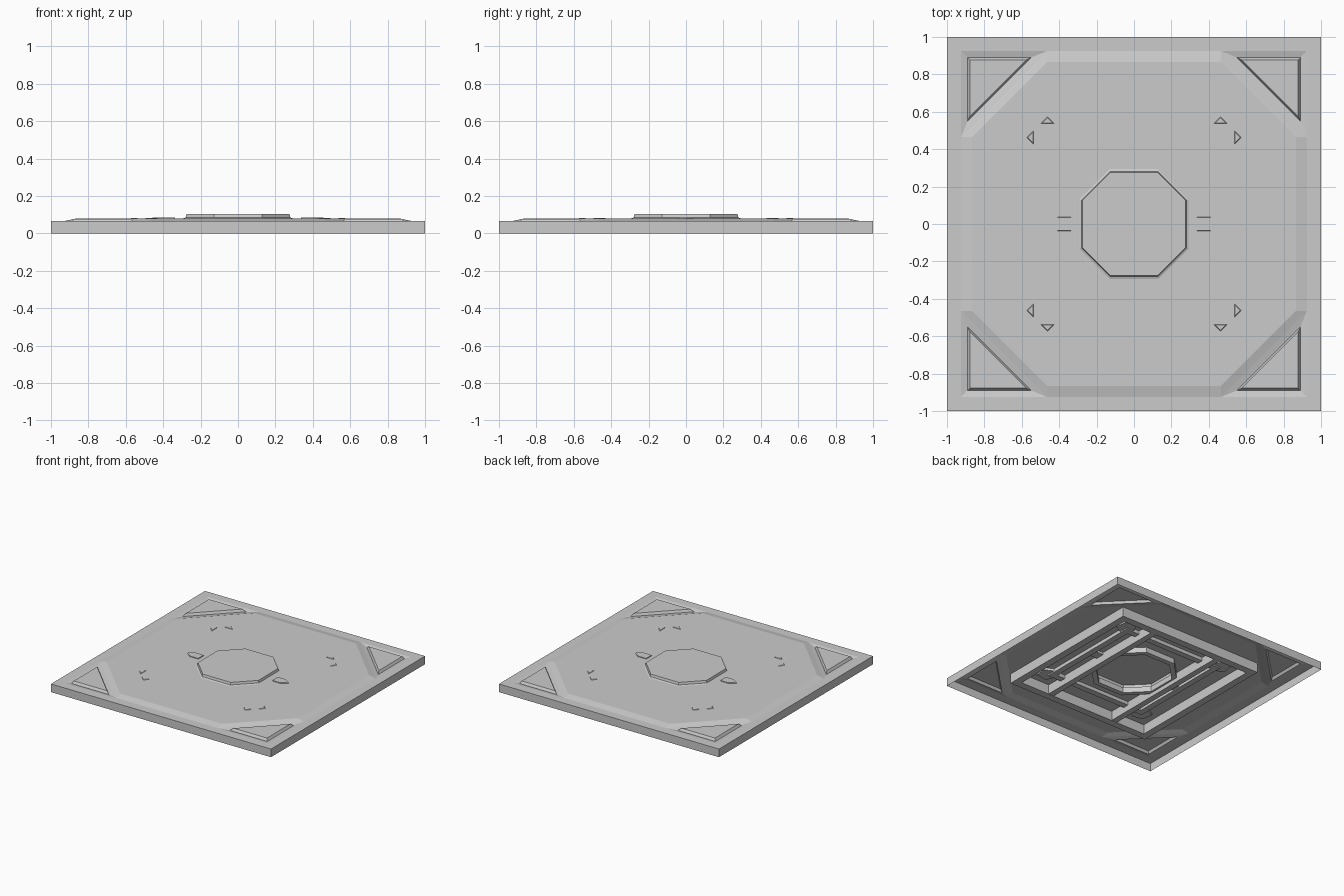
import bpy, bmesh
from math import cos, sin, pi

if "Cube" in bpy.data.objects:
    bpy.data.objects.remove(bpy.data.objects["Cube"])

QUADS = [(1, 1), (-1, 1), (-1, -1), (1, -1)]


def finish(name, bm):
    bmesh.ops.remove_doubles(bm, verts=bm.verts, dist=1e-4)
    bmesh.ops.recalc_face_normals(bm, faces=bm.faces)
    me = bpy.data.meshes.new(name)
    bm.to_mesh(me)
    bm.free()
    ob = bpy.data.objects.new(name, me)
    bpy.context.collection.objects.link(ob)
    return ob


def octagon(a, b, z):
    """Loop with flats at +-a and corners at +-b."""
    return [(a, -b, z), (a, b, z), (b, a, z), (-b, a, z),
            (-a, b, z), (-a, -b, z), (-b, -a, z), (b, -a, z)]


def square(a, z):
    return [(a * x, a * y, z) for x, y in QUADS]


def face(bm, pts):
    return bm.faces.new([bm.verts.new(p) for p in pts])


def loft(bm, loops, cap=False):
    for lo, hi in zip(loops, loops[1:]):
        n = len(lo)
        for i in range(n):
            j = (i + 1) % n
            face(bm, [lo[i], lo[j], hi[j], hi[i]])
    if cap:
        face(bm, loops[-1])


def prism(name, pts, z0, z1, shrink=1.0):
    bm = bmesh.new()
    cx = sum(p[0] for p in pts) / len(pts)
    cy = sum(p[1] for p in pts) / len(pts)
    low = [(x, y, z0) for x, y in pts]
    top = [(cx + (x - cx) * shrink, cy + (y - cy) * shrink, z1) for x, y in pts]
    face(bm, low)
    loft(bm, [low, top], cap=True)
    return finish(name, bm)


def box(name, x0, x1, y0, y1, z0, z1):
    return prism(name, [(x0, y0), (x1, y0), (x1, y1), (x0, y1)], z0, z1)


# Open-bottomed panel: side walls, flat rim, chamfered platform, centre boss
R, P = 0.067, 0.08
bm = bmesh.new()
loft(bm, [square(1, 0), square(1, R), square(0.925, R)])
loft(bm, [octagon(0.925, 0.465, R), octagon(0.866, 0.465, P), octagon(0.295, 0.13, P),
          octagon(0.28, 0.128, 0.085), octagon(0.275, 0.127, 0.104)], cap=True)


# Sunken corners, each with a raised triangle
def corner(sx, sy, c, e, z):
    return [(sx * c, sy * c, z), (sx * c, sy * e, z), (sx * e, sy * c, z)]


for sx, sy in QUADS:
    loft(bm, [corner(sx, sy, 0.925, 0.465, R), corner(sx, sy, 0.89, 0.55, 0.058),
              corner(sx, sy, 0.878, 0.575, 0.078)], cap=True)
panel = finish("floor_panel", bm)

# Arrow tabs beside the boss
for s in (1, -1):
    prism("arrow_tab", [(s * x, y) for x, y in
          [(0.335, -0.037), (0.41, -0.037), (0.458, -0.005), (0.458, 0.005),
           (0.41, 0.037), (0.335, 0.037)]], 0.06, 0.086, 0.97)

# Small wedge studs and the lugs under them
for sx, sy in QUADS:
    tri = [(0.42, 0.535), (0.505, 0.535), (0.4625, 0.578)]
    prism("wedge_stud", [(sx * x, sy * y) for x, y in tri], 0.075, 0.0835, 0.7)
    prism("wedge_stud", [(sx * y, sy * x) for x, y in tri], 0.075, 0.0835, 0.7)
    prism("lug", [(sx * (0.46 + 0.08 * cos(pi / 4 + i * 2 * pi / 5)),
                   sy * (0.46 + 0.08 * sin(pi / 4 + i * 2 * pi / 5))) for i in range(5)],
          0.06, 0.079)

# Square frame underneath
bm = bmesh.new()
o, n = 0.66, 0.6
loft(bm, [square(o, 0.079), square(o, 0), square(n, 0), square(n, 0.079), square(o, 0.079)])
finish("under_frame", bm)

# Cross ribs inside the frame
for s in (1, -1):
    box("under_rib", s * 0.31 - 0.025, s * 0.31 + 0.025, -0.6, 0.6, 0.002, 0.079)

# Shallow inner frame and the collar below the boss
bm = bmesh.new()
loft(bm, [square(0.46, 0.079), square(0.46, 0.05), square(0.41, 0.05),
          square(0.41, 0.079), square(0.46, 0.079)])
finish("inner_frame", bm)
bm = bmesh.new()
loft(bm, [octagon(0.31, 0.135, 0.079), octagon(0.31, 0.135, 0.035), octagon(0.27, 0.12, 0.035),
          octagon(0.27, 0.12, 0.079), octagon(0.31, 0.135, 0.079)])
finish("boss_collar", bm)
